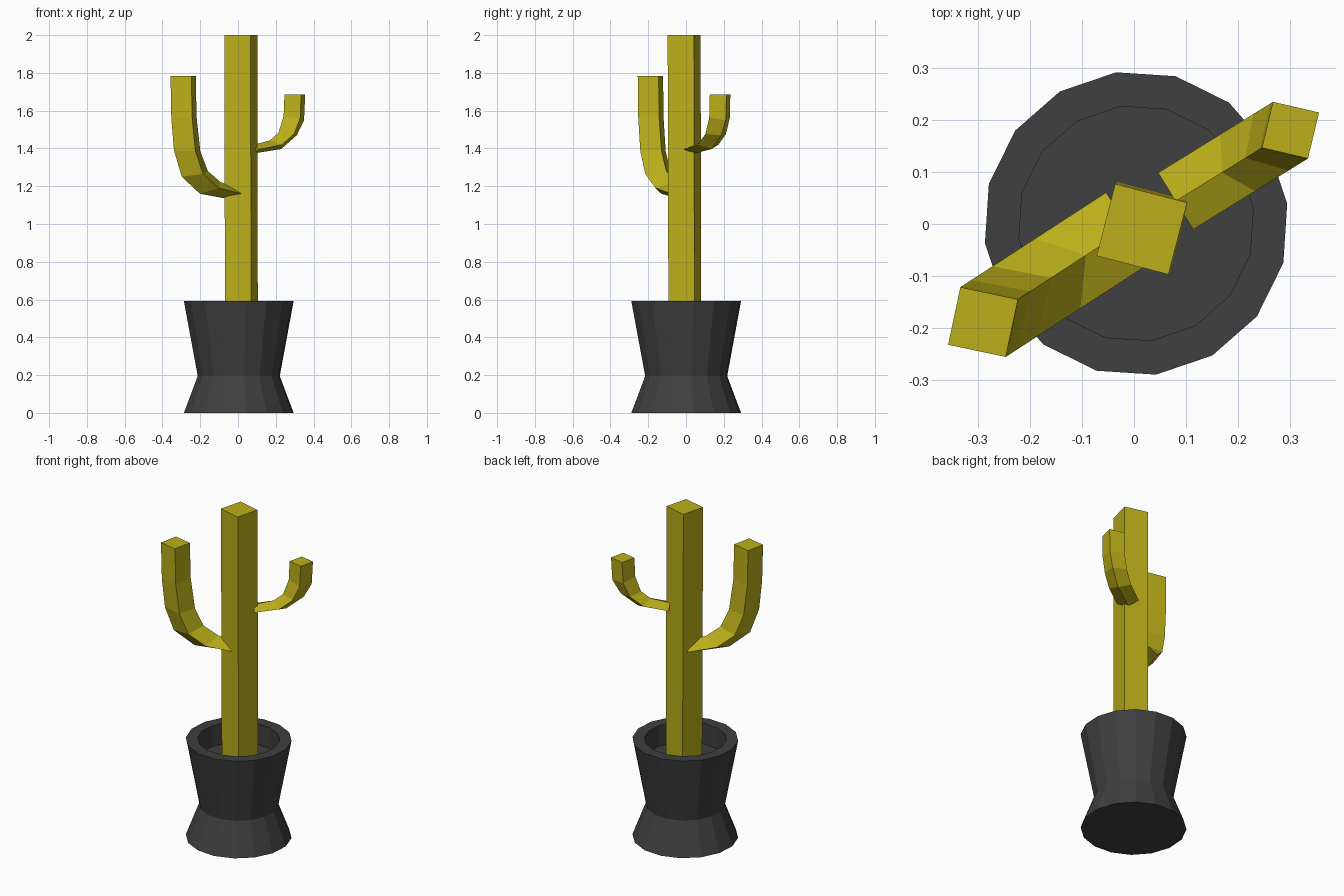
import bpy, bmesh, math
from mathutils import Vector

if "Cube" in bpy.data.objects:
    bpy.data.objects.remove(bpy.data.objects["Cube"])


def material(name, rgb):
    m = bpy.data.materials.new(name)
    m.diffuse_color = (*rgb, 1)
    m.use_nodes = True
    m.node_tree.nodes["Principled BSDF"].inputs["Base Color"].default_value = m.diffuse_color
    return m


def loft(name, rings, mat):
    """Skin a list of equal-length vertex rings and cap both ends."""
    bm = bmesh.new()
    loops = [[bm.verts.new(p) for p in ring] for ring in rings]
    n = len(loops[0])
    for a, b in zip(loops, loops[1:]):
        for i in range(n):
            j = (i + 1) % n
            bm.faces.new((a[i], a[j], b[j], b[i]))
    bm.faces.new(loops[0][::-1])
    bm.faces.new(loops[-1])
    bmesh.ops.recalc_face_normals(bm, faces=bm.faces)
    me = bpy.data.meshes.new(name)
    bm.to_mesh(me)
    bm.free()
    me.materials.append(mat)
    ob = bpy.data.objects.new(name, me)
    bpy.context.collection.objects.link(ob)
    return ob


def circle(r, z, n, start, cx=0.0, cy=0.0):
    return [(cx + r * math.cos(start + math.tau * i / n),
             cy + r * math.sin(start + math.tau * i / n), z) for i in range(n)]


def arm(name, base, angle, half, stations, mat):
    """Diamond section swept up; stations = (outer s, outer z, inner s, inner z)."""
    d = Vector((math.cos(angle), math.sin(angle), 0))
    side = Vector((-d.y, d.x, 0)) * half
    base = Vector((*base, 0))
    rings = []
    for so, zo, si, zi in stations:
        outer = base + d * so + Vector((0, 0, zo))
        inner = base + d * si + Vector((0, 0, zi))
        mid = (outer + inner) / 2
        rings.append([outer, mid + side, inner, mid - side])
    return loft(name, rings, mat)


yellow = material("cactus_yellow", (0.5, 0.43, 0.01))
dark = material("pot_dark_grey", (0.05, 0.05, 0.05))

# Pot: 16-sided waisted profile with thick rim and recessed soil
profile = [(0.293, 0), (0.219, 0.195), (0.293, 0.592), (0.227, 0.592), (0.227, 0.465)]
loft("pot", [circle(r, z, 16, math.radians(7.5), 0.004, 0.001) for r, z in profile], dark)

# Trunk: square column with a very slight lean
turn = math.radians(30.5)
loft("trunk", [circle(0.101, 0.45, 4, turn, 0.018, -0.006),
               circle(0.101, 2.0, 4, turn, 0.015, -0.010)], yellow)

# Large arm, front left
arm("large_arm", (0, 0), math.radians(213), 0.08,
    [(0.012, 1.125, 0.012, 1.19), (0.24, 1.16, 0.11, 1.222), (0.355, 1.25, 0.19, 1.28),
     (0.404, 1.39, 0.238, 1.385), (0.421, 1.56, 0.262, 1.57), (0.426, 1.783, 0.266, 1.783)], yellow)

# Small arm, back right
arm("small_arm", (0.08, 0.044), math.radians(31.7), 0.064,
    [(0, 1.373, 0, 1.418), (0.175, 1.397, 0.105, 1.443), (0.272, 1.47, 0.158, 1.483),
     (0.317, 1.55, 0.19, 1.572), (0.324, 1.686, 0.195, 1.686)], yellow)
